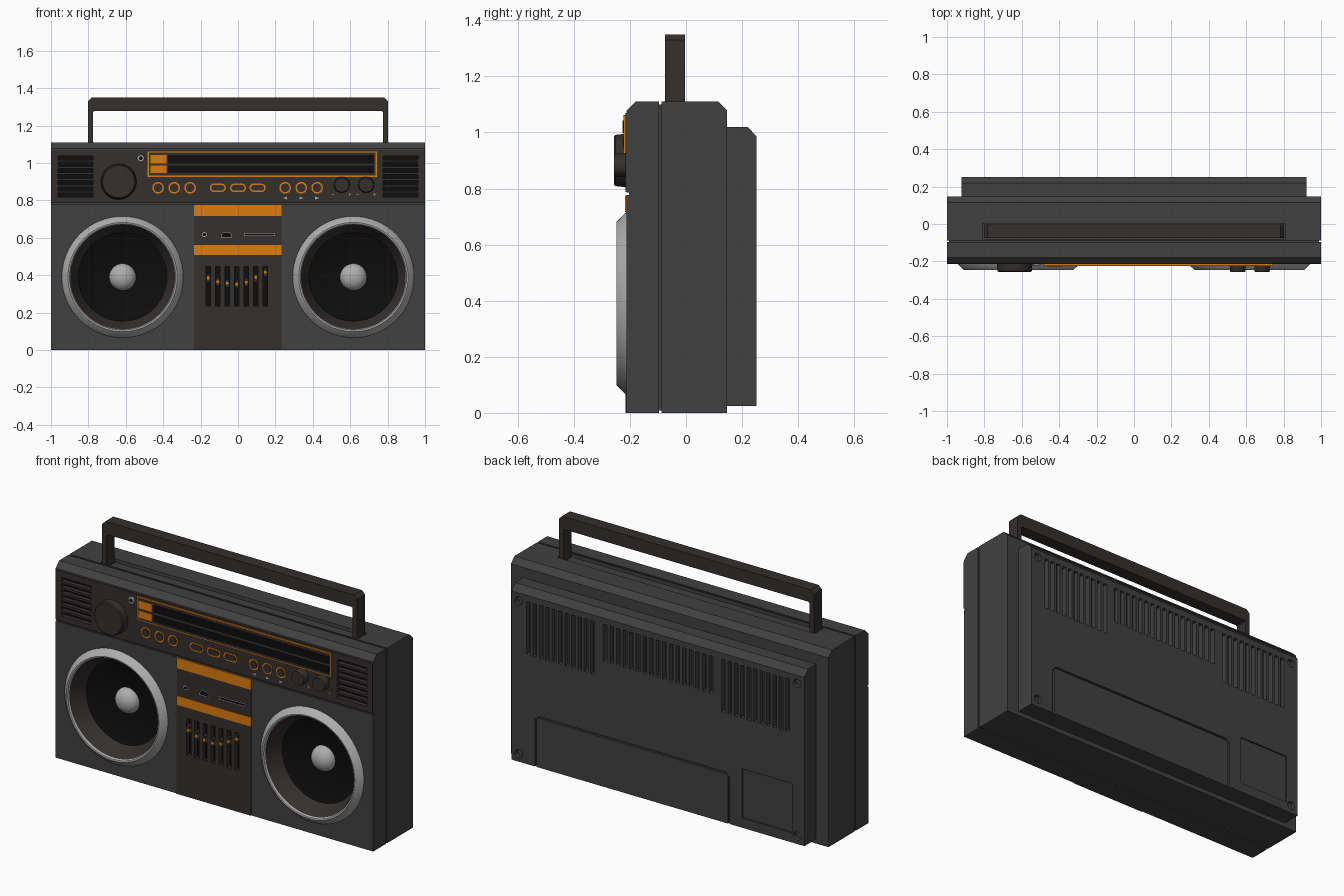
import bpy, bmesh, math
from mathutils import Vector, Matrix

if "Cube" in bpy.data.objects:
    bpy.data.objects.remove(bpy.data.objects["Cube"])


def material(name, r, g, b):
    m = bpy.data.materials.new(name)
    m.diffuse_color = (r, g, b, 1)
    m.use_nodes = True
    m.node_tree.nodes["Principled BSDF"].inputs["Base Color"].default_value = m.diffuse_color
    return m


BODY = material("charcoal", 0.052, 0.052, 0.052)
TRIM = material("dark_brown", 0.034, 0.029, 0.027)
BLACK = material("black", 0.004, 0.004, 0.004)
ORANGE = material("orange", 0.72, 0.2, 0.005)
SILVER = material("silver", 0.42, 0.42, 0.42)


def finish(bm, name, mat):
    bmesh.ops.recalc_face_normals(bm, faces=bm.faces)
    me = bpy.data.meshes.new(name)
    bm.to_mesh(me)
    bm.free()
    ob = bpy.data.objects.new(name, me)
    bpy.context.collection.objects.link(ob)
    if mat:
        me.materials.append(mat)
    return ob


def extrude(name, pts, offset, mat):
    bm = bmesh.new()
    face = bm.faces.new([bm.verts.new(p) for p in pts])
    ext = bmesh.ops.extrude_face_region(bm, geom=[face])["geom"]
    bmesh.ops.translate(bm, vec=offset, verts=[v for v in ext if isinstance(v, bmesh.types.BMVert)])
    return finish(bm, name, mat)


def prism(name, xz, y0, y1, mat=None):
    """Front-facing outline, extruded along y."""
    return extrude(name, [(x, y0, z) for x, z in xz], (0, y1 - y0, 0), mat)


def shell(name, yz, half, mat=None):
    """Side profile, extruded along x."""
    return extrude(name, [(-half, y, z) for y, z in yz], (2 * half, 0, 0), mat)


def box(name, x0, x1, y0, y1, z0, z1, mat=None):
    return prism(name, [(x0, z0), (x1, z0), (x1, z1), (x0, z1)], y0, y1, mat)


def lathe(name, prof, x, z, mat=None, n=48):
    """Profile of (radius, y) spun about a y-axis through (x, z)."""
    bm = bmesh.new()
    vs = [bm.verts.new((r, y, 0)) for r, y in prof]
    es = [bm.edges.new(p) for p in zip(vs, vs[1:])]
    bmesh.ops.spin(bm, geom=vs + es, cent=(0, 0, 0), axis=(0, 1, 0), angle=math.tau, steps=n)
    bmesh.ops.remove_doubles(bm, verts=bm.verts, dist=1e-5)
    bmesh.ops.translate(bm, vec=(x, 0, z), verts=bm.verts)
    ob = finish(bm, name, mat)
    select([ob])
    bpy.ops.object.shade_smooth_by_angle(angle=math.radians(30))
    return ob


def disc(name, x, z, r, y0, y1, mat=None, n=32):
    return lathe(name, [(0, y0), (r, y0), (r, y1), (0, y1)], x, z, mat, n)


def capsule(cx, cz, half, r, n=12):
    pts = []
    for side in (1, -1):
        for i in range(n + 1):
            a = side * math.pi / 2 * 1 - math.pi / 2 - math.pi / 2 + math.pi * i / n
            a = -math.pi / 2 + math.pi * i / n + (0 if side == 1 else math.pi)
            pts.append((cx + side * half + r * math.cos(a), cz + r * math.sin(a)))
    return pts


def arch(cx, half, z0, z1, side, top, c):
    """Upside-down U outline with clipped outer corners."""
    h = half - side
    left = [(-half, z0), (-half, z1 - c), (-half + c, z1)]
    inner = [(h, z0), (h, z1 - top - c / 3), (h - c / 3, z1 - top)]
    pts = left + [(-x, z) for x, z in left[::-1]] + inner + [(-x, z) for x, z in inner[::-1]]
    pts = list(dict.fromkeys(pts))
    return [(cx + x, z) for x, z in pts]


def select(obs):
    bpy.ops.object.select_all(action='DESELECT')
    for o in obs:
        o.select_set(True)
    bpy.context.view_layer.objects.active = obs[0]


def cut(ob, cutters):
    select(cutters)
    if len(cutters) > 1:
        bpy.ops.object.join()
    tool = cutters[0]
    mod = ob.modifiers.new("cut", 'BOOLEAN')
    mod.object, mod.solver = tool, 'EXACT'
    select([ob])
    bpy.ops.object.modifier_apply(modifier="cut")
    bpy.data.objects.remove(tool)


SPX, SPZ = 0.617, 0.39

# Case: front half, seam core, rear half
front = shell("front_case", [(-.212, 0), (-.097, 0), (-.097, 1.11), (-.18, 1.11), (-.212, 1.078)], 1, BODY)
holes = [disc("c", s * SPX, SPZ, .3, -.3, -.05, n=64) for s in (-1, 1)]
holes += [box("c", min(s * .77, s * .965), max(s * .77, s * .965), -.3, -.17, .8, 1.05) for s in (-1, 1)]
holes += [box("c", -.2, .2, -.3, -.16, .21, .47), box("c", -1.1, 1.1, -.3, -.203, .777, .785)]
cut(front, holes)
box("seam_core", -.99, .99, -.1, -.08, .008, 1.1, BODY)
rear = shell("rear_case", [(-.087, 0), (.147, 0), (.147, 1.078), (.115, 1.11), (-.087, 1.11)], 1, BODY)
cut(rear, [box("c", -.81, .81, -.08, .002, 1.09, 1.2)])

# Back panel with vents, screw holes, battery door groove and pocket
back = shell("back_panel", [(.13, .025), (.252, .025), (.252, .985), (.22, 1.02), (.13, 1.02)], .922, BODY)
tools = []
for x0, x1, z0, n in ((-.828, -.4, .65, 11), (-.345, .345, .74, 17), (.4, .828, .65, 11)):
    for i in range(n):
        x = x0 + .012 + (x1 - x0 - .024) * i / (n - 1)
        tools.append(box("c", x - .012, x + .012, .225, .3, z0, .95))
tools += [disc("c", x, z, .024, .23, .3, n=20) for x in (-.877, .877) for z in (.07, .94)]
tools.append(prism("c", arch(.162, .613, 0, .315, .011, .011, .025), .24, .3))
tools.append(box("c", -.845, -.53, .243, .3, .08, .36))
cut(back, tools)

# Carrying handle
prism("handle", arch(0, .803, 1.085, 1.35, .028, .072, .02), -.075, -.003, TRIM)

# Upper control panel with slotted grilles
panel = box("control_panel", -.999, .999, -.215, -.19, .787, 1.07, TRIM)
slots = []
for s in (-1, 1):
    a, b = sorted((s * .775, s * .962))
    slots += [box("c", a, b, -.3, -.1, .817 + i * .033, .839 + i * .033) for i in range(7)]
    box("grille_backing", a, b, -.185, -.165, .8, 1.05, BLACK)
cut(panel, slots)

# Tuner display
box("tuner_frame", -.483, .742, -.222, -.21, .925, 1.062, ORANGE)
box("tuner_bed", -.476, .735, -.2235, -.21, .932, 1.055, TRIM)
for z0, z1 in ((.945, .985), (.998, 1.042)):
    box("tuner_glass", -.375, .728, -.225, -.21, z0, z1, BLACK)
    box("band_tag", -.467, -.382, -.226, -.21, z0, z1, ORANGE)

# Knobs
for name, x, z, r in (("volume_knob", -.638, .9, .096), ("tone_knob", .555, .883, .043), ("balance_knob", .685, .883, .043)):
    lathe(name, [(0, -.21), (r, -.21), (r * .95, -.252), (r * .89, -.257), (0, -.257)], x, z, TRIM)

# Headphone jack
lathe("jack_ring", [(.011, -.212), (.011, -.222), (.018, -.222), (.022, -.212)], -.52, 1.025, SILVER, 24)
disc("jack_hole", -.52, 1.025, .011, -.217, -.21, BLACK, 16)

# Push buttons with orange surrounds
for x, half in ((-.427, 0), (-.341, 0), (-.256, 0), (-.108, .02), (0, .02), (.105, .02), (.252, 0), (.338, 0), (.423, 0)):
    r = .023 if half else .031
    for name, rr, y, m in (("button_ring", r, -.219, ORANGE), ("button", r - .008, -.224, TRIM)):
        if half:
            prism(name, capsule(x, .867, half, rr), y, -.21, m)
        else:
            disc(name, x, .867, rr, y, -.21, m)

# Small printed marks below buttons and knobs
for x, d in ((.252, -1), (.338, 1), (.423, 1)):
    prism("arrow_mark", [(x - d * .01, .804), (x + d * .011, .812), (x - d * .01, .82)], -.217, -.21, SILVER)
for x, plus in ((.507, 0), (.597, 1), (.64, 0), (.73, 1)):
    box("level_mark", x - .007, x + .007, -.2165, -.21, .829, .832, SILVER)
    if plus:
        box("level_mark", x - .0015, x + .0015, -.217, -.21, .823, .838, SILVER)

# Centre column: orange bands, port strip, equaliser panel
CX0, CX1 = -.235, .233
for z0, z1 in ((.717, .776), (.508, .56)):
    box("orange_band", CX0, CX1, -.218, -.2, z0, z1, ORANGE)
box("port_panel", CX0, CX1, -.214, -.2, .56, .717, TRIM)
disc("audio_port_rim", -.18, .617, .013, -.2155, -.21, SILVER, 20)
disc("audio_port", -.18, .617, .009, -.217, -.21, BLACK, 20)
for name, g, y, m in (("port_rim", .003, -.2155, SILVER), ("port_hole", 0, -.217, BLACK)):
    prism("usb_" + name, [(-.088 - g, .605 - g), (-.036 + g, .605 - g), (-.036 + g, .615),
                          (-.046, .628 + g), (-.078, .628 + g), (-.088 - g, .615)], y, -.21, m)
    box("card_" + name, .034 - g, .193 + g, y, -.21, .613 - g, .623 + g, m)

eq = box("equaliser_panel", CX0, CX1, -.216, -.19, 0, .508, TRIM)
xs = [-.159 + i * .0508 for i in range(7)]
cut(eq, [box("c", x - .013, x + .013, -.3, -.1, .235, .447) for x in xs])
box("equaliser_backing", -.199, .199, -.182, -.155, .212, .468, BLACK)
for x, z in zip(xs, (.385, .365, .357, .352, .362, .388, .415)):
    box("slider", x - .009, x + .009, -.222, -.175, z - .022, z + .022, TRIM)
    box("slider_stripe", x - .0095, x + .0095, -.224, -.2, z - .007, z + .007, ORANGE)

# Speakers: silver rim, dark wall, black cone, dome
for s in (-1, 1):
    x = s * SPX
    lathe("speaker_rim", [(.326, -.208), (.322, -.218), (.292, -.247), (.284, -.245), (.28, -.235)], x, SPZ, SILVER, 64)
    lathe("speaker_wall", [(.284, -.243), (.237, -.145)], x, SPZ, TRIM, 64)
    lathe("speaker_cone", [(.238, -.145), (.2, -.13), (.06, -.105), (0, -.105)], x, SPZ, BLACK, 64)
    dome = [(.072 * math.cos(a), -.108 - .055 * math.sin(a)) for a in [math.pi / 2 * i / 8 for i in range(8)]]
    lathe("speaker_dome", dome + [(0, -.163)], x, SPZ, SILVER, 32)
